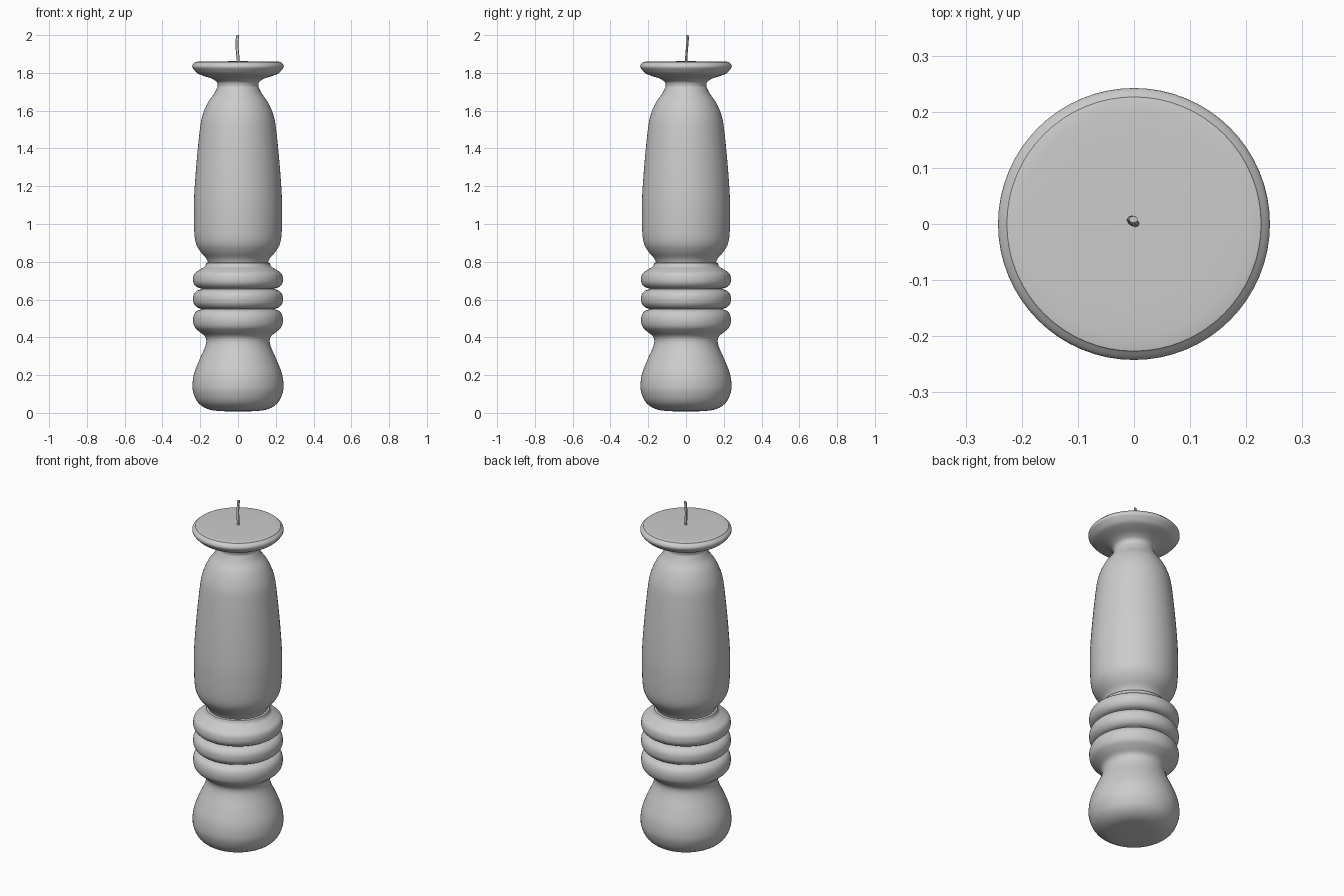
import bpy, bmesh, math
from mathutils import Vector

if "Cube" in bpy.data.objects:
    bpy.data.objects.remove(bpy.data.objects["Cube"])

SEG = 64


def smooth_curve(pts, n=4):
    """Catmull-Rom through the points, ends kept sharp."""
    p = [Vector(q) for q in pts]
    p = [p[0]] + p + [p[-1]]
    out = []
    for a, b, c, d in zip(p, p[1:], p[2:], p[3:]):
        for k in range(n):
            t = k / n
            out.append(0.5 * (2 * b + (c - a) * t + (2 * a - 5 * b + 4 * c - d) * t * t
                              + (3 * b - a - 3 * c + d) * t ** 3))
    return out + [p[-1]]


def finish(name, bm):
    bmesh.ops.remove_doubles(bm, verts=bm.verts, dist=1e-5)
    bmesh.ops.recalc_face_normals(bm, faces=bm.faces)
    me = bpy.data.meshes.new(name)
    bm.to_mesh(me)
    bm.free()
    ob = bpy.data.objects.new(name, me)
    bpy.context.collection.objects.link(ob)
    bpy.ops.object.select_all(action='DESELECT')
    bpy.context.view_layer.objects.active = ob
    ob.select_set(True)
    bpy.ops.object.shade_smooth_by_angle(angle=math.radians(35))
    return ob


def lathe(name, sections):
    bm = bmesh.new()
    prof = []
    for s in sections:
        for q in smooth_curve(s):
            if not prof or (q - prof[-1]).length > 1e-5:
                prof.append(q)
    vs = [bm.verts.new((max(q.x, 0), 0, q.y)) for q in prof]
    es = [bm.edges.new(e) for e in zip(vs, vs[1:])]
    bmesh.ops.spin(bm, geom=vs + es, cent=(0, 0, 0), axis=(0, 0, 1),
                   angle=math.tau, steps=SEG)
    return finish(name, bm)


def ring(z, r_in=0.19, h=0.053):
    """Half-round bead centred at height z."""
    return [(r_in, z - h), (0.217, z - h * 0.83), (0.234, z - h * 0.45), (0.238, z),
            (0.234, z + h * 0.45), (0.217, z + h * 0.83), (r_in, z + h)]


# turned candle body, bottom to top; each list is one smooth stretch
lathe("candle_body", [
    # rounded foot, waist and lowest bead
    [(0, 0.008), (0.1, 0.01), (0.165, 0.022), (0.212, 0.055), (0.236, 0.105), (0.241, 0.15),
     (0.232, 0.21), (0.205, 0.28), (0.18, 0.335), (0.168, 0.375), (0.175, 0.405),
     (0.205, 0.43), (0.23, 0.455), (0.238, 0.49), (0.232, 0.522), (0.213, 0.542), (0.185, 0.55)],
    # middle bead
    ring(0.603),
    # upper bead rising to its neck
    [(0.19, 0.658), (0.217, 0.666), (0.234, 0.685), (0.238, 0.71), (0.23, 0.738),
     (0.2, 0.76), (0.176, 0.775), (0.168, 0.794)],
    [(0.168, 0.794), (0.158, 0.797)],
    # long tapering shaft with rounded shoulder
    [(0.158, 0.797), (0.17, 0.82), (0.2, 0.855), (0.222, 0.895), (0.231, 0.95), (0.234, 1.05),
     (0.232, 1.15), (0.22, 1.32), (0.202, 1.5), (0.188, 1.575), (0.16, 1.642),
     (0.125, 1.692), (0.107, 1.73)],
    # flared cap underside
    [(0.107, 1.73), (0.113, 1.752), (0.14, 1.77), (0.185, 1.785), (0.215, 1.798), (0.236, 1.82)],
    # cap rim and top
    [(0.236, 1.82), (0.242, 1.83), (0.24, 1.843), (0.228, 1.855)],
    [(0.228, 1.855), (0.2, 1.86), (0, 1.862)],
])

# slightly bent wick
bm = bmesh.new()
path = smooth_curve([(0.003, 0.0, 1.85), (-0.001, 0.002, 1.89), (-0.005, 0.006, 1.94),
                     (-0.004, 0.009, 1.98), (-0.001, 0.008, 2.0)], 3)
loops = [[bm.verts.new((p.x + 0.008 * math.cos(i * math.tau / 8),
                        p.y + 0.006 * math.sin(i * math.tau / 8), p.z)) for i in range(8)]
         for p in path]
for a, b in zip(loops, loops[1:]):
    for i in range(8):
        j = (i + 1) % 8
        bm.faces.new((a[i], a[j], b[j], b[i]))
bm.faces.new(loops[-1])
bm.faces.new(loops[0][::-1])
finish("wick", bm)
